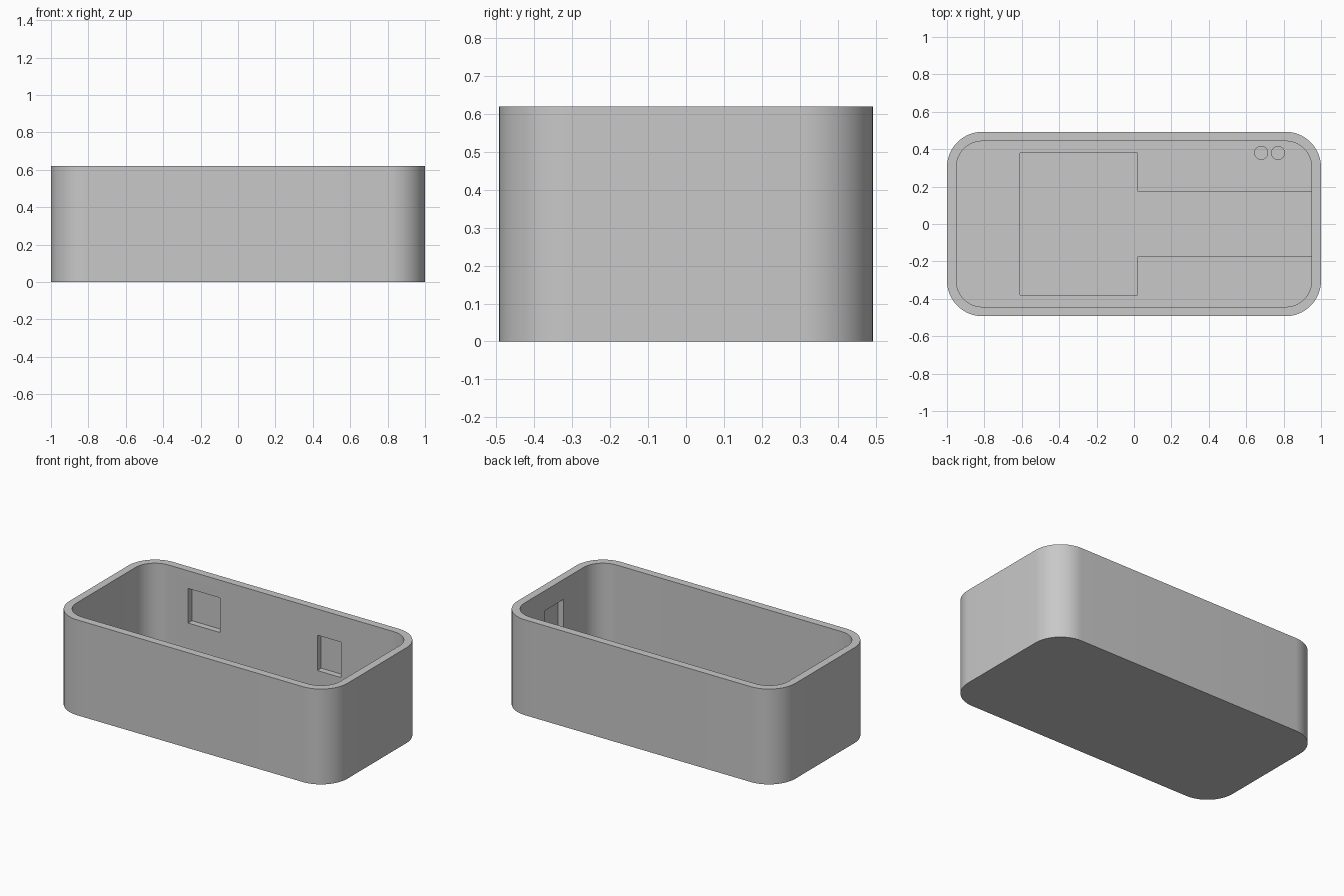
import bpy, bmesh, math

cube = bpy.data.objects.get("Cube")
if cube:
    bpy.data.objects.remove(cube, do_unlink=True)

HX, HY, HEIGHT = 1.0, 0.493, 0.62      # outer half sizes and height
WALL, FLOOR, RADIUS = 0.05, 0.05, 0.19
DEPTH = 0.04                           # depth of every recess

grey = bpy.data.materials.new("light_grey")
grey.use_nodes = True
COLOUR = (0.58, 0.58, 0.58, 1)
grey.diffuse_color = COLOUR
grey.node_tree.nodes["Principled BSDF"].inputs["Base Color"].default_value = COLOUR


def prism(name, outline, z0, z1):
    """Extrude a flat outline from z0 to z1."""
    bm = bmesh.new()
    face = bm.faces.new([bm.verts.new((x, y, z0)) for x, y in outline])
    side = bmesh.ops.extrude_face_region(bm, geom=[face])
    top = [v for v in side["geom"] if isinstance(v, bmesh.types.BMVert)]
    bmesh.ops.translate(bm, verts=top, vec=(0, 0, z1 - z0))
    bmesh.ops.recalc_face_normals(bm, faces=bm.faces)
    mesh = bpy.data.meshes.new(name)
    bm.to_mesh(mesh)
    bm.free()
    mesh.materials.append(grey)
    obj = bpy.data.objects.new(name, mesh)
    bpy.context.collection.objects.link(obj)
    return obj


def rounded(hx, hy, r, steps=16):
    """Outline of a rectangle with rounded corners."""
    pts = []
    for i, (sx, sy) in enumerate([(1, 1), (-1, 1), (-1, -1), (1, -1)]):
        for k in range(steps + 1):
            a = math.pi / 2 * (i + k / steps)
            pts.append((sx * (hx - r) + r * math.cos(a), sy * (hy - r) + r * math.sin(a)))
    return pts


def rect(x0, x1, y0, y1):
    return [(x0, y0), (x1, y0), (x1, y1), (x0, y1)]


def circle(cx, cy, r, n=32):
    return [(cx + r * math.cos(math.tau * k / n), cy + r * math.sin(math.tau * k / n))
            for k in range(n)]


# Tray body
body = prism("enclosure_tray", rounded(HX, HY, RADIUS), 0, HEIGHT)

ix, iy = HX - WALL, HY - WALL
low, high = FLOOR - DEPTH, FLOOR + 0.02

# Floor recess: wide bay joined to a channel that runs to the end wall
bay = [(-0.61, -0.38), (0.02, -0.38), (0.02, -0.175), (ix, -0.175),
       (ix, 0.175), (0.02, 0.175), (0.02, 0.38), (-0.61, 0.38)]

cutters = [
    prism("cavity_cutter", rounded(ix, iy, RADIUS - WALL), FLOOR, HEIGHT + 0.1),
    prism("bay_cutter", bay, low, high),
    # Pockets in the back wall
    prism("back_pocket_cutter", rect(-0.67, -0.44, iy - 0.02, iy + DEPTH), 0.28, 0.505),
    prism("back_pocket_cutter", rect(0.26, 0.43, iy - 0.02, iy + DEPTH), 0.22, 0.45),
    # Pocket in the end wall
    prism("end_pocket_cutter", rect(ix - 0.02, ix + DEPTH, -0.1, 0.09), 0.27, 0.49),
]
# Pair of round recesses in the floor
for x in (0.68, 0.77):
    cutters.append(prism("round_recess_cutter", circle(x, 0.38, 0.035), low, high))

bpy.ops.object.select_all(action='DESELECT')
bpy.context.view_layer.objects.active = body
body.select_set(True)
for cutter in cutters:
    mod = body.modifiers.new("cut", 'BOOLEAN')
    mod.operation, mod.solver, mod.object = 'DIFFERENCE', 'EXACT', cutter
    bpy.ops.object.modifier_apply(modifier=mod.name)
    bpy.data.objects.remove(cutter, do_unlink=True)

bpy.ops.object.shade_smooth_by_angle(angle=math.radians(30))
